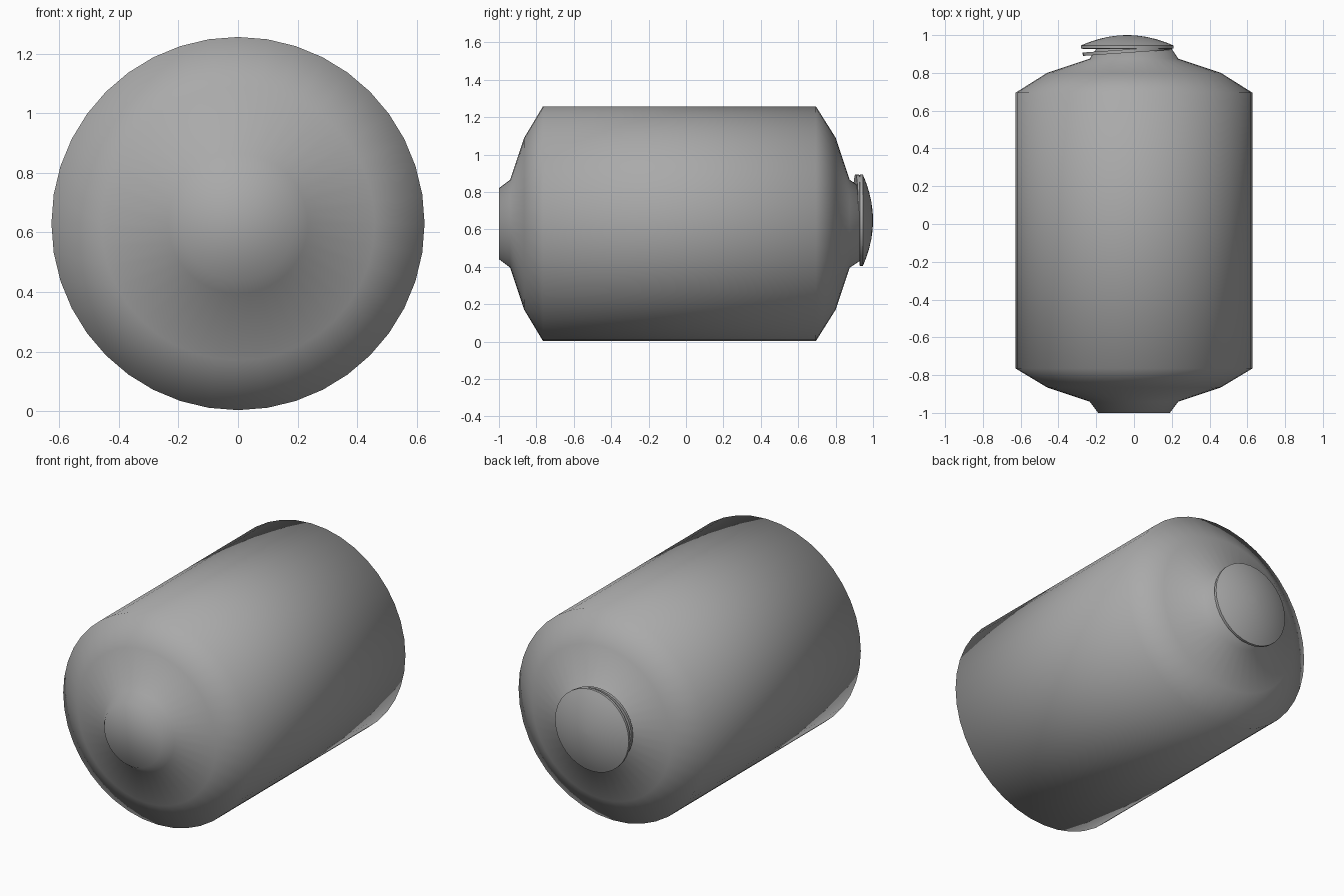
import bpy, bmesh, math
from mathutils import Matrix

cube = bpy.data.objects.get("Cube")
if cube:
    bpy.data.objects.remove(cube, do_unlink=True)

grey = bpy.data.materials.new("plain_grey")
grey.use_nodes = True
colour = (0.4, 0.4, 0.4, 1)
grey.diffuse_color = colour
grey.node_tree.nodes["Principled BSDF"].inputs["Base Color"].default_value = colour


def lathe(name, profile, centre, sides, closed=False, tilt=0.0, angle=None):
    """Spin a (y, radius) profile around the y axis."""
    bm = bmesh.new()
    rings = []
    for y, r in profile:
        turns = [2 * math.pi * i / sides for i in range(sides)]
        rings.append([bm.verts.new((r * math.sin(a), y, r * math.cos(a))) for a in turns])
    pairs = list(zip(rings, rings[1:]))
    if closed:
        pairs.append((rings[-1], rings[0]))
    else:
        bm.faces.new(rings[0])
        bm.faces.new(rings[-1])
    for a, b in pairs:
        for i in range(sides):
            j = (i + 1) % sides
            bm.faces.new((a[i], a[j], b[j], b[i]))
    bmesh.ops.recalc_face_normals(bm, faces=bm.faces)
    bm.transform(Matrix.Translation(centre) @ Matrix.Rotation(tilt, 4, 'Z'))
    mesh = bpy.data.meshes.new(name)
    bm.to_mesh(mesh)
    bm.free()
    mesh.materials.append(grey)
    ob = bpy.data.objects.new(name, mesh)
    bpy.context.collection.objects.link(ob)
    bpy.ops.object.select_all(action='DESELECT')
    ob.select_set(True)
    bpy.context.view_layer.objects.active = ob
    if angle:
        bpy.ops.object.shade_smooth_by_angle(angle=math.radians(angle))
    else:
        bpy.ops.object.shade_smooth()
    return ob


# Barrel with stepped shoulders and a short neck at both ends
lathe("canister_body", [(-1, 0.19), (-0.94, 0.235), (-0.865, 0.46), (-0.765, 0.627),
                        (0.695, 0.627), (0.8, 0.46), (0.875, 0.235), (0.935, 0.195)],
      (0, 0, 0.63), 40)

# Domed cap with a thin rim, set slightly off centre
dome = [(0.94 + 0.06 * math.cos(t), 0.245 * math.sin(t) ** 0.95)
        for t in [math.radians(90 - 11 * k) for k in range(8)]]
dome = [(0.945 + 0.055 * (1 - (r / 0.245) ** 2), r)
        for r in (0.245, 0.22, 0.19, 0.15, 0.1, 0.05, 0.01)]
lathe("cap_dome", [(0.927, 0.235), (0.93, 0.245)] + dome, (-0.036, 0, 0.648), 32, angle=40)

# Loose ring tilted behind the cap
lathe("cap_ring", [(-0.009, 0.18), (-0.009, 0.232), (0.009, 0.232), (0.009, 0.18)],
      (-0.04, 0.915, 0.662), 32, closed=True, tilt=math.radians(4), angle=40)
